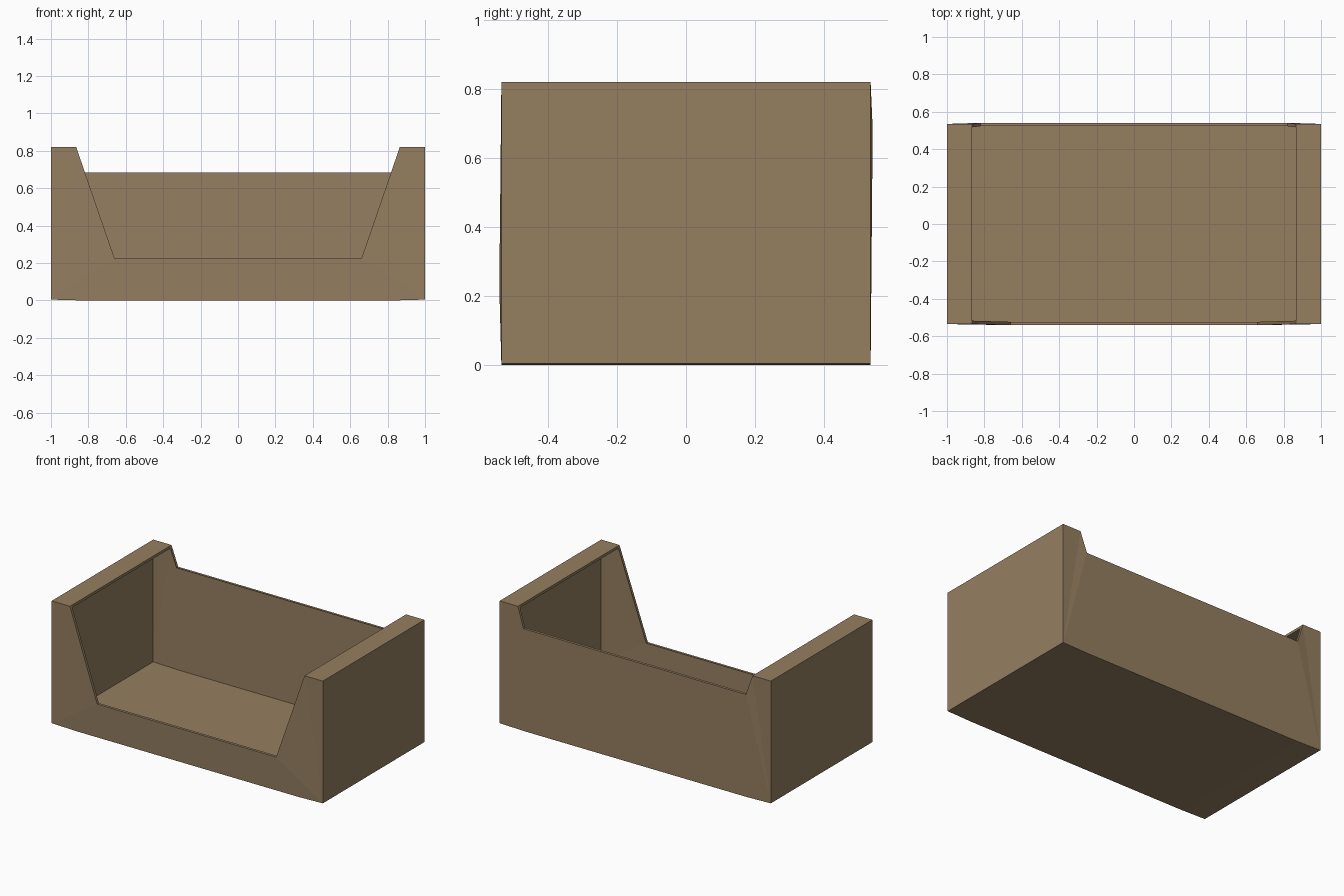
import bpy, bmesh

if "Cube" in bpy.data.objects:
    bpy.data.objects.remove(bpy.data.objects["Cube"])

mat = bpy.data.materials.new("cardboard brown")
mat.diffuse_color = (0.30, 0.21, 0.118, 1)
mat.use_nodes = True
mat.node_tree.nodes["Principled BSDF"].inputs["Base Color"].default_value = mat.diffuse_color

TOP, LOW = 0.82, 0.005      # rim height, raised bottom corners
EDGE, BULGE = 0.535, 0.541  # half depth at corners and at bulged panel middle
CAP = 0.865                 # inner edge of the side rims
LIP = 0.018                 # width of the folded edges


def make(name, faces):
    """Object from a list of faces given as point lists."""
    bm = bmesh.new()
    for pts in faces:
        bm.faces.new([bm.verts.new(p) for p in pts])
    bmesh.ops.remove_doubles(bm, verts=bm.verts, dist=0.0005)
    bmesh.ops.recalc_face_normals(bm, faces=bm.faces)
    me = bpy.data.meshes.new(name)
    bm.to_mesh(me)
    bm.free()
    me.materials.append(mat)
    ob = bpy.data.objects.new(name, me)
    bpy.context.collection.objects.link(ob)
    return ob


def flip(pts):
    """Mirror points across x, keeping the winding."""
    return [(-x, y, z) for x, y, z in reversed(pts)]


def cut_panel(name, s, cut_x, cut_z):
    """Long panel with a sloped cut-out and a folded edge; s is the y side."""
    a, b = (1, s * EDGE, LOW), (0.82, s * EDGE, 0)
    c, d = (cut_x, s * BULGE, cut_z), (CAP, s * EDGE, TOP)
    e = (1, s * EDGE, TOP)
    inward = lambda p: (p[0], p[1] - s * LIP, p[2])
    c2, d2 = inward(c), inward(d)
    side = [[a, b, c], [a, c, d], [a, d, e], [c, d, d2, c2]]
    m = lambda p: (-p[0], p[1], p[2])
    middle = [[b, m(b), m(c), c], [c, m(c), m(c2), c2]]
    make(name, side + [flip(f) for f in side] + middle)


cut_panel("front_panel", -1, 0.66, 0.225)
cut_panel("back_panel", 1, 0.82, 0.685)


# floor, slightly sagging between the corners
def strip(x0, z0, x1, z1):
    return [(x0, -EDGE, z0), (x1, -EDGE, z1), (x1, EDGE, z1), (x0, EDGE, z0)]


make("floor", [strip(-1, LOW, -0.82, 0), strip(-0.82, 0, 0.82, 0),
               strip(0.82, 0, 1, LOW)])

# side walls with their wide top rims and folded-down lips
for name, s in (("left", -1), ("right", 1)):
    make(name + "_wall", [strip(s, LOW, s, TOP), strip(s, TOP, s * CAP, TOP),
                          strip(s * CAP, TOP, s * CAP, TOP - LIP)])
